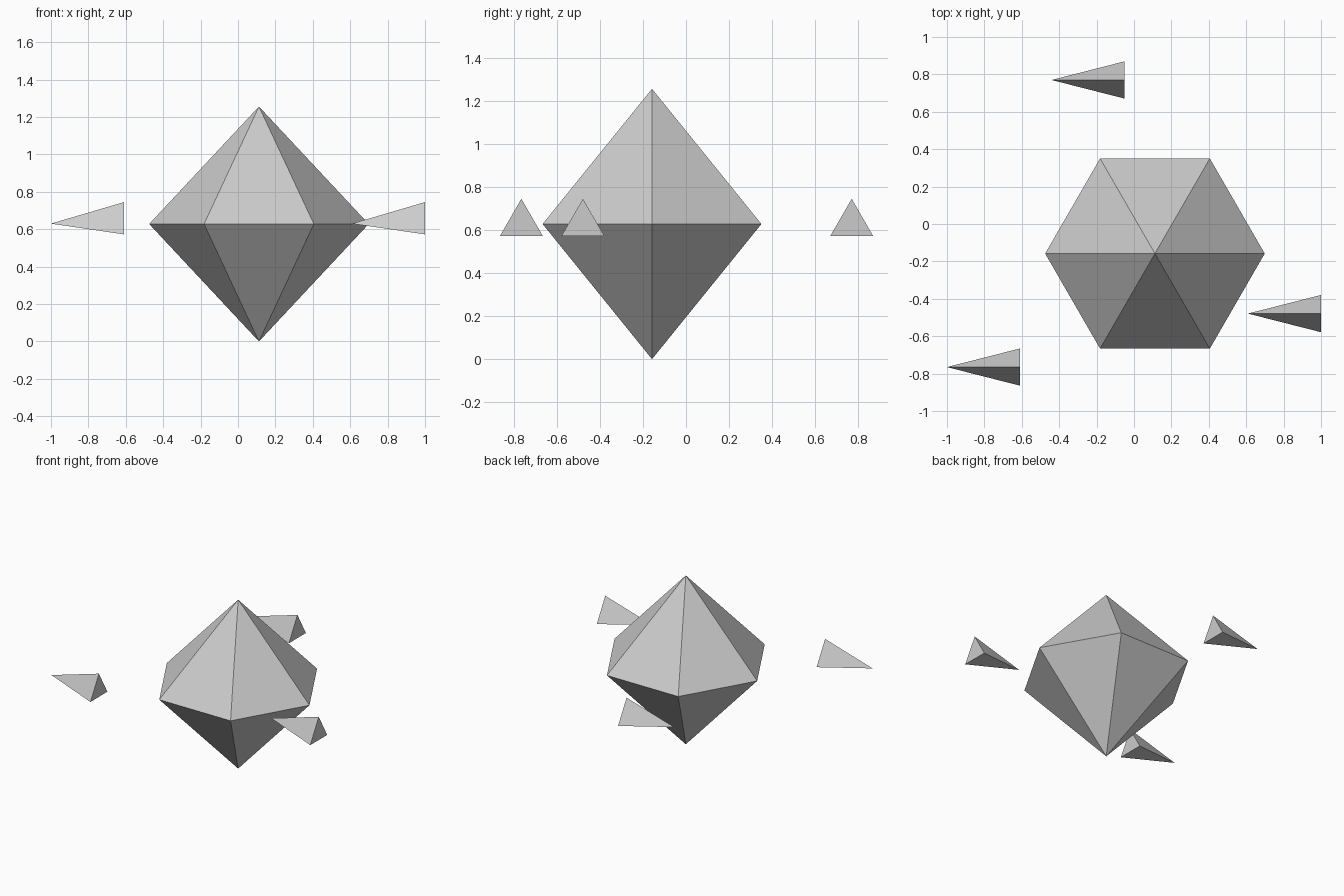
import bpy, bmesh, math
from mathutils import Vector

if "Cube" in bpy.data.objects:
    bpy.data.objects.remove(bpy.data.objects["Cube"])

grey = bpy.data.materials.new("plain_grey")
grey.diffuse_color = (0.6, 0.6, 0.6, 1)
grey.use_nodes = True
grey.node_tree.nodes["Principled BSDF"].inputs["Base Color"].default_value = grey.diffuse_color


def faceted(name, ring, tips, cap=False):
    """Join a ring of points to one or two tips, with an optional flat cap."""
    bm = bmesh.new()
    loop = [bm.verts.new(p) for p in ring]
    for tip in tips:
        t = bm.verts.new(tip)
        for i, v in enumerate(loop):
            bm.faces.new((v, loop[(i + 1) % len(loop)], t))
    if cap:
        bm.faces.new(loop)
    bmesh.ops.recalc_face_normals(bm, faces=bm.faces[:])
    mesh = bpy.data.meshes.new(name)
    bm.to_mesh(mesh)
    bm.free()
    mesh.materials.append(grey)
    obj = bpy.data.objects.new(name, mesh)
    bpy.context.collection.objects.link(obj)
    return obj


MID = 0.628  # height of the crystal's waist and of the darts

# Six-sided double pyramid
c = Vector((0.112, -0.158, MID))
hexagon = [c + Vector((math.cos(a), math.sin(a), 0)) * 0.587
           for a in (math.radians(60 * i) for i in range(6))]
faceted("crystal", hexagon, [c + Vector((0, 0, MID)), c - Vector((0, 0, MID))])

# Three-sided darts around it, all pointing to -x
for i, (x, y) in enumerate([(-1.0, -0.765), (-0.441, 0.77), (0.609, -0.479)]):
    tip = Vector((x, y, MID + 0.002))
    triangle = [tip + Vector((0.391, 0.115 * math.cos(a), 0.115 * math.sin(a)))
                for a in (math.radians(90 + 120 * k) for k in range(3))]
    faceted(f"dart_{i + 1}", triangle, [tip], cap=True)
